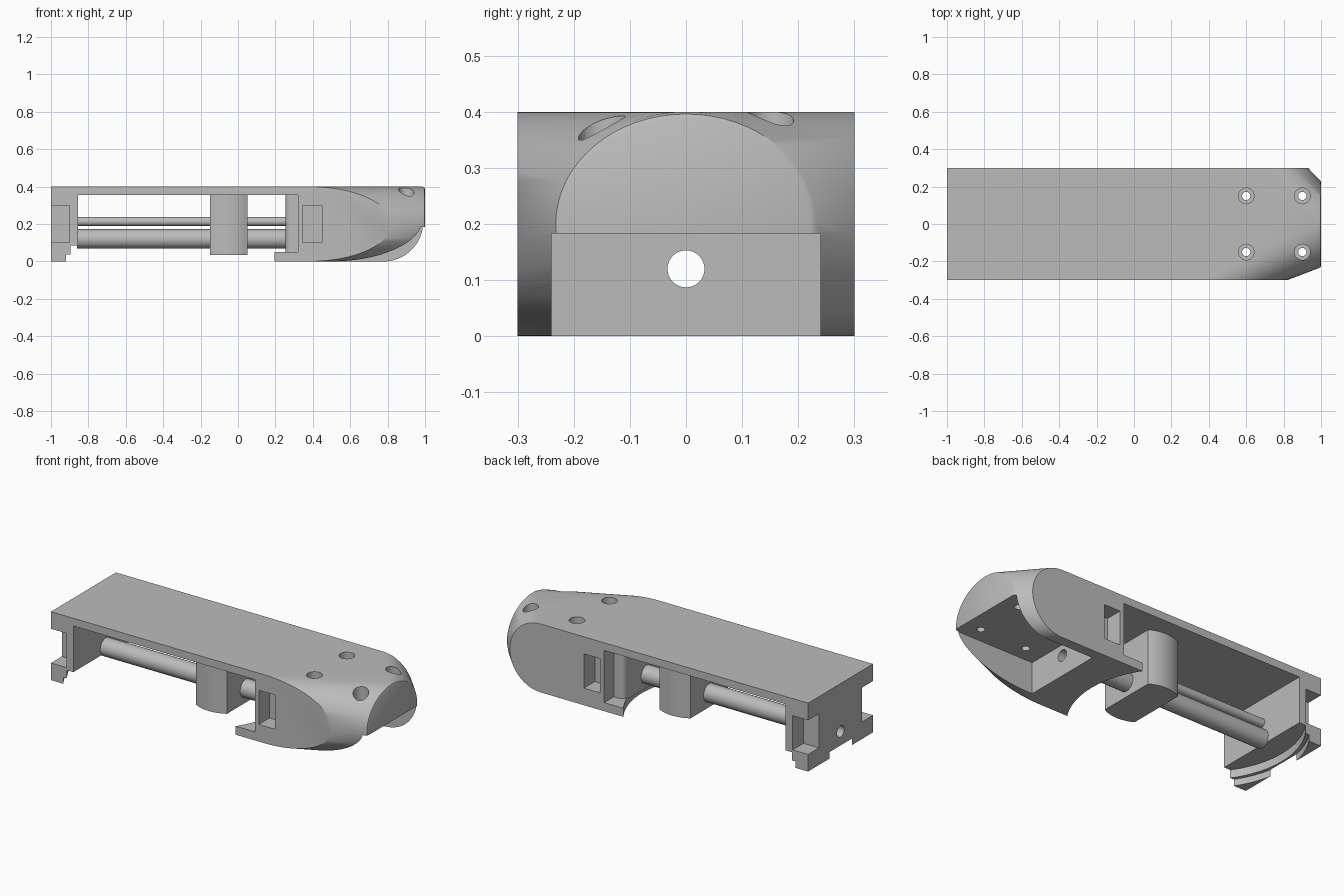
import bpy, bmesh, math
from mathutils import Matrix

cube = bpy.data.objects.get("Cube")
if cube:
    bpy.data.objects.remove(cube, do_unlink=True)

grey = bpy.data.materials.new("plain grey")
grey.use_nodes = True
grey.diffuse_color = (0.5, 0.5, 0.5, 1)
grey.node_tree.nodes["Principled BSDF"].inputs["Base Color"].default_value = (0.5, 0.5, 0.5, 1)


def finish(name, bm):
    bmesh.ops.recalc_face_normals(bm, faces=bm.faces[:])
    me = bpy.data.meshes.new(name)
    bm.to_mesh(me)
    bm.free()
    me.materials.append(grey)
    ob = bpy.data.objects.new(name, me)
    bpy.context.collection.objects.link(ob)
    return ob


def box(name, x, y, z):
    bm = bmesh.new()
    bmesh.ops.create_cube(bm, size=1)
    for v in bm.verts:
        for i, (a, b) in enumerate((x, y, z)):
            v.co[i] = b if v.co[i] > 0 else a
    return finish(name, bm)


def cylinder(name, axis, radius, centre, span, sides=48):
    """Cylinder along X or Z; centre holds the two other coordinates."""
    bm = bmesh.new()
    bmesh.ops.create_cone(bm, cap_ends=True, segments=sides, radius1=radius,
                          radius2=radius, depth=span[1] - span[0])
    mid = (span[0] + span[1]) / 2
    if axis == "X":
        bmesh.ops.rotate(bm, verts=bm.verts, matrix=Matrix.Rotation(math.pi / 2, 3, "Y"))
        move = (mid, *centre)
    else:
        move = (*centre, mid)
    bmesh.ops.translate(bm, verts=bm.verts, vec=move)
    return finish(name, bm)


def boolean(ob, tool, operation="DIFFERENCE"):
    bpy.context.view_layer.update()
    mod = ob.modifiers.new("cut", "BOOLEAN")
    mod.operation, mod.solver, mod.object = operation, "EXACT", tool
    bpy.context.view_layer.objects.active = ob
    bpy.ops.object.modifier_apply(modifier=mod.name)
    bpy.data.objects.remove(tool, do_unlink=True)


def bore(ob):
    boolean(ob, cylinder("bore_cutter", "X", 0.033, (0, 0.12), (-1.2, 1.2), 32))


def side_pockets(ob, x):
    for s in (-1, 1):
        y = sorted((s * 0.2, s * 0.4))
        boolean(ob, box("pocket_cutter", x, y, (0.1, 0.3)))


W, TOP, BASE = 0.3, 0.4, 0.355
FULL = (-W, W)
parts = []

# Top plate
parts.append(box("top_plate", (-1, 0.32), FULL, (BASE, TOP)))

# End block with open side pockets and curved steps underneath
end = box("end_block", (-1, -0.855), FULL, (0, BASE))
side_pockets(end, (-1.1, -0.9))
boolean(end, cylinder("upper_step_cutter", "Z", 0.525, (-0.465, 0), (-0.1, 0.085), 128))
boolean(end, cylinder("lower_step_cutter", "Z", 0.545, (-0.465, 0), (-0.1, 0.038), 128))
bore(end)
parts.append(end)

# Guide tube and thin rod
tube = cylinder("guide_tube", "X", 0.052, (0, 0.12), (-0.86, 0.26))
bore(tube)
parts.append(tube)
parts.append(cylinder("thin_rod", "X", 0.025, (0, 0.213), (-0.86, 0.26), 32))

# Slider block with rounded ends
slider = cylinder("slider_block", "Z", 0.2, (-0.05, 0), (0.035, BASE), 96)
boolean(slider, box("slider_limit", (-0.15, 0.05), FULL, (0, TOP)), "INTERSECT")
bore(slider)
parts.append(slider)

# Nose: hull of two rounded side profiles and an oval front
bm = bmesh.new()
N = 32
for y, x0, length in ((W, 0.73, 0.2), (-W, 0.38, 0.44)):
    for z in (0, TOP):
        bm.verts.new((0.32, y, z))
    for i in range(N + 1):
        a = math.pi * (i / N - 0.5)
        bm.verts.new((x0 + length * math.cos(a), y, 0.2 + 0.2 * math.sin(a)))
for x, k in ((0.985, 1), (0.996, 0.98), (1, 0.94)):
    for i in range(2 * N):
        a = math.pi * i / N
        bm.verts.new((x, 0.237 * k * math.cos(a), 0.2 + 0.2 * k * math.sin(a)))
hull = bmesh.ops.convex_hull(bm, input=bm.verts[:])
loose = [v for v in bm.verts if not v.link_faces]
bmesh.ops.delete(bm, geom=loose, context="VERTS")
bmesh.ops.dissolve_limit(bm, angle_limit=0.002, verts=bm.verts[:], edges=bm.edges[:])
nose = finish("nose", bm)
boolean(nose, box("cavity_cutter", (0.48, 1.2), (-0.24, 0.24), (-0.1, 0.183)))
side_pockets(nose, (0.345, 0.45))
bore(nose)
for x in (0.6, 0.9):
    for y in (-0.15, 0.15):
        boolean(nose, cylinder("screw_cutter", "Z", 0.022, (x, y), (0.1, 0.5), 24))
        boolean(nose, cylinder("head_cutter", "Z", 0.042, (x, y), (0.29, 0.5), 32))
parts.append(nose)

# Rear rib of the nose, rounded on its upright edges
rib = box("nose_rib", (0.255, 0.325), (-0.21, 0.21), (0.04, BASE))
bm = bmesh.new()
bm.from_mesh(rib.data)
edges = [e for e in bm.edges if all(v.co.x < 0.3 for v in e.verts)
         and abs(e.verts[0].co.z - e.verts[1].co.z) > 0.1]
bmesh.ops.bevel(bm, geom=edges, offset=0.03, segments=6, profile=0.5, affect="EDGES")
bm.to_mesh(rib.data)
bm.free()
bore(rib)
parts.append(rib)

# Bottom lip with a concave rear edge
lip = box("nose_lip", (0.195, 0.33), FULL, (0, 0.05))
boolean(lip, cylinder("lip_cutter", "Z", 0.545, (-0.26, 0), (-0.1, 0.2), 128))
parts.append(lip)

# Smooth the curved faces and keep sharp edges
bpy.ops.object.select_all(action="DESELECT")
for ob in parts:
    ob.select_set(True)
bpy.context.view_layer.objects.active = parts[0]
bpy.ops.object.shade_smooth_by_angle(angle=math.radians(30))
